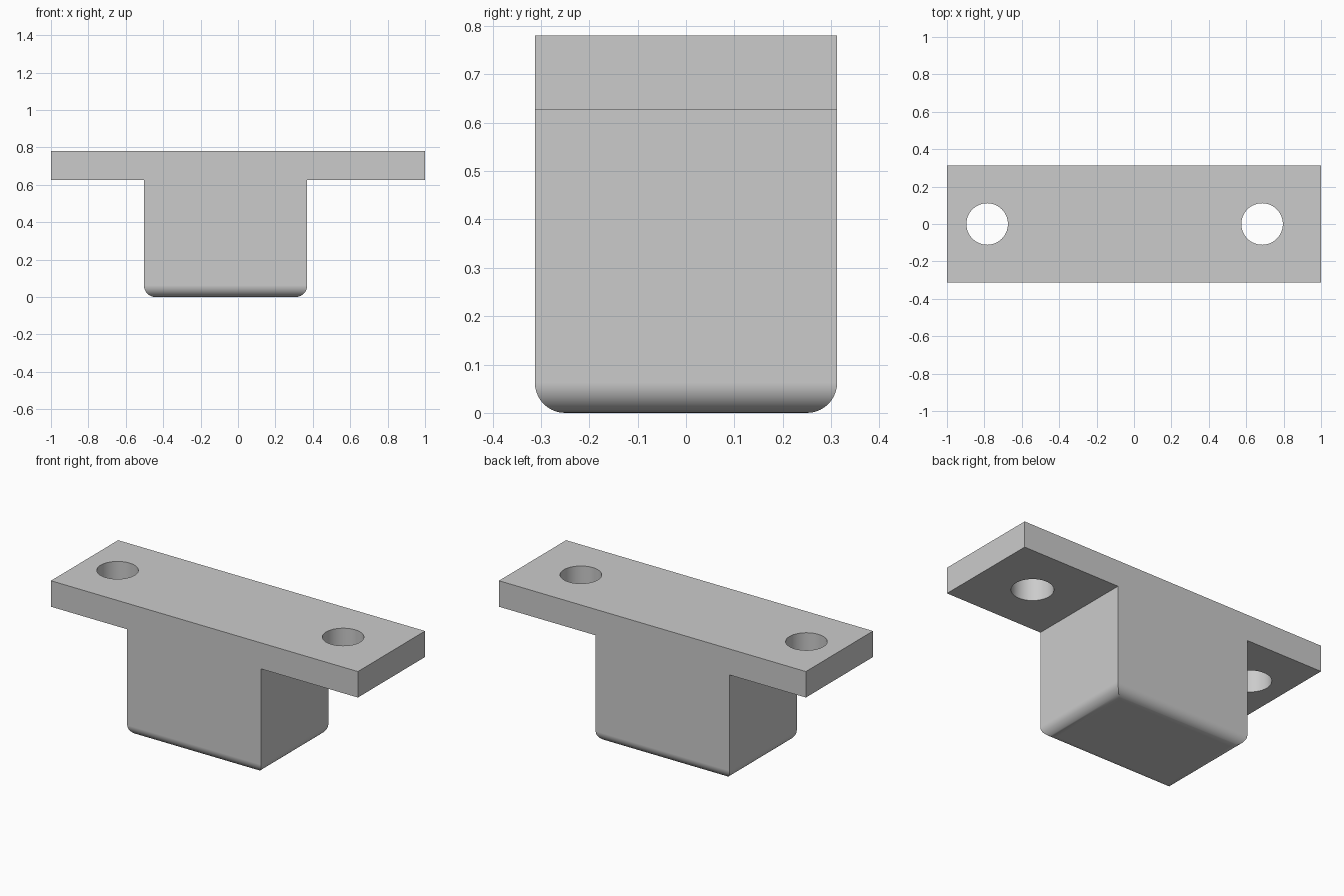
import bpy
import bmesh
import math

cube = bpy.data.objects.get("Cube")
if cube:
    bpy.data.objects.remove(cube, do_unlink=True)

DEPTH = 0.625
TOP, LEDGE = 0.78, 0.627
BLOCK_L, BLOCK_R = -0.503, 0.37
FILLET = 0.0625
HOLE_RADIUS = 0.111
HOLES = (-0.785, 0.685)

grey = bpy.data.materials.new("plain grey")
grey.use_nodes = True
colour = (0.6, 0.6, 0.6, 1)
grey.diffuse_color = colour
grey.node_tree.nodes["Principled BSDF"].inputs["Base Color"].default_value = colour

# T-shaped side profile, extruded through the depth
profile = [(-1, TOP), (-1, LEDGE), (BLOCK_L, LEDGE), (BLOCK_L, 0),
           (BLOCK_R, 0), (BLOCK_R, LEDGE), (1, LEDGE), (1, TOP)]
bm = bmesh.new()
face = bm.faces.new([bm.verts.new((x, -DEPTH / 2, z)) for x, z in profile])
new = bmesh.ops.extrude_face_region(bm, geom=[face])["geom"]
bmesh.ops.translate(bm, vec=(0, DEPTH, 0),
                    verts=[v for v in new if isinstance(v, bmesh.types.BMVert)])
bmesh.ops.recalc_face_normals(bm, faces=bm.faces)

# Rounded edges around the foot of the block
foot = [e for e in bm.edges if all(v.co.z < 0.001 for v in e.verts)]
bmesh.ops.bevel(bm, geom=foot, offset=FILLET, segments=10, profile=0.5,
                affect='EDGES')
mesh = bpy.data.meshes.new("mounting_bracket")
bm.to_mesh(mesh)
bm.free()
mesh.materials.append(grey)
bracket = bpy.data.objects.new("mounting_bracket", mesh)
bpy.context.collection.objects.link(bracket)

# Screw holes through the two flanges
for x in HOLES:
    bpy.ops.mesh.primitive_cylinder_add(vertices=64, radius=HOLE_RADIUS, depth=0.4,
                                        location=(x, 0, (TOP + LEDGE) / 2))
    cutter = bpy.context.object
    cutter.name = "hole_cutter"
    cutter.hide_render = True
    cutter.data.materials.append(grey)
    cut = bracket.modifiers.new("hole", 'BOOLEAN')
    cut.operation = 'DIFFERENCE'
    cut.solver = 'EXACT'
    cut.object = cutter
    bpy.ops.object.select_all(action='DESELECT')
    bracket.select_set(True)
    bpy.context.view_layer.objects.active = bracket
    bpy.ops.object.modifier_apply(modifier=cut.name)
    bpy.data.objects.remove(cutter, do_unlink=True)

# Smooth curves, sharp edges, flat large faces
bpy.ops.object.shade_smooth_by_angle(angle=math.radians(30))
weighted = bracket.modifiers.new("weighted_normals", 'WEIGHTED_NORMAL')
weighted.keep_sharp = True
